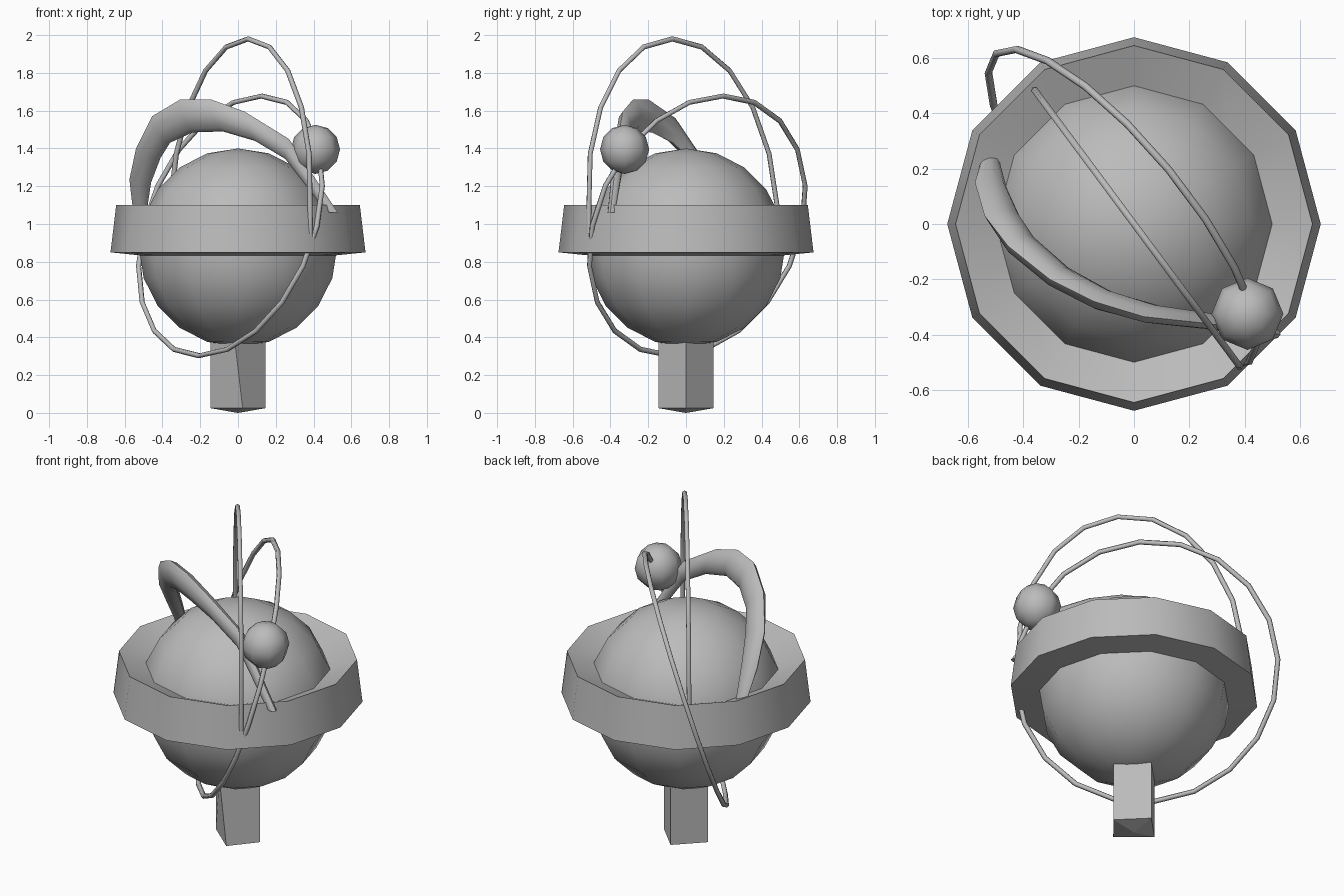
import bpy, bmesh
from math import pi, sin, cos, radians
from mathutils import Vector

if "Cube" in bpy.data.objects:
    bpy.data.objects.remove(bpy.data.objects["Cube"])

GREY = (0.5, 0.5, 0.5, 1)
grey = bpy.data.materials.new("plain grey")
grey.use_nodes = True
grey.diffuse_color = GREY
grey.node_tree.nodes["Principled BSDF"].inputs["Base Color"].default_value = GREY


def finish(name, bm, smooth=40):
    """Turn a bmesh into a grey object, smooth below the given angle."""
    bmesh.ops.recalc_face_normals(bm, faces=bm.faces)
    mesh = bpy.data.meshes.new(name)
    bm.to_mesh(mesh)
    bm.free()
    mesh.materials.append(grey)
    obj = bpy.data.objects.new(name, mesh)
    bpy.context.collection.objects.link(obj)
    if smooth:
        bpy.ops.object.select_all(action='DESELECT')
        obj.select_set(True)
        bpy.context.view_layer.objects.active = obj
        bpy.ops.object.shade_smooth_by_angle(angle=radians(smooth))
    return obj


def loft(name, sections, closed=False, smooth=40):
    """Skin a row of cross-sections; cap the ends unless closed."""
    bm = bmesh.new()
    rows = [[bm.verts.new(p) for p in s] for s in sections]
    n = len(rows[0])
    pairs = list(zip(rows, rows[1:])) + ([(rows[-1], rows[0])] if closed else [])
    for a, b in pairs:
        for i in range(n):
            j = (i + 1) % n
            bm.faces.new((a[i], a[j], b[j], b[i]))
    if not closed:
        bm.faces.new(rows[0])
        bm.faces.new(rows[-1])
    return finish(name, bm, smooth)


def oval(centre, a, b, sides):
    """Points of an oval with half axes a and b."""
    return [centre + a * cos(2 * pi * k / sides) + b * sin(2 * pi * k / sides)
            for k in range(sides)]


def wire(name, path, normal, closed, radius=0.014):
    """Thin tube along a flat path."""
    sections = []
    for i, p in enumerate(path):
        if closed:
            t = path[(i + 1) % len(path)] - path[i - 1]
        else:
            t = path[min(i + 1, len(path) - 1)] - path[max(i - 1, 0)]
        side = t.cross(normal).normalized()
        sections.append(oval(p, side * radius, normal * radius, 6))
    return loft(name, sections, closed, 70)


def ball(name, centre, radius, segments, rings):
    bm = bmesh.new()
    bmesh.ops.create_uvsphere(bm, u_segments=segments, v_segments=rings, radius=radius)
    bmesh.ops.translate(bm, verts=bm.verts, vec=centre)
    return finish(name, bm, 60)


# Body and the small ball riding on the orbit
ball("body_sphere", (0, 0, 0.875), 0.525, 12, 10)
ball("small_ball", (0.41, -0.325, 1.395), 0.13, 8, 6)

# Broad belt with a dished top
profile = [(0.645, 1.10), (0.675, 0.85), (0.48, 0.83), (0.42, 1.0)]
loft("belt", [[Vector((r * cos(k * pi / 6), r * sin(k * pi / 6), z)) for r, z in profile]
              for k in range(12)], closed=True)

# Square post, set cornerwise, with a shallow point below
post = [[Vector((0.145 * x, 0.145 * y, z)) for x, y in ((1, 0), (0, 1), (-1, 0), (shift, -1))]
        for z, shift in ((0.025, 0.17), (0.42, -0.15))]
post.insert(0, [Vector((0.002 * x, 0.002 * y, 0)) for x, y in ((1, 0), (0, 1), (-1, 0), (0, -1))])
loft("post", post, smooth=0)

# Tilted full orbit
normal = Vector((-0.738, -0.607, 0.298)).normalized()
across = normal.cross(Vector((0, 0, 1))).normalized()
up = across.cross(normal)
wire("orbit_ring", oval(Vector((-0.04, 0.06, 0.99)), across * 0.72, up * 0.72, 20),
     normal, True)

# Tall upright hoop rising from the belt
along = Vector((0.596, -0.803, 0))
hoop = []
for k in range(11):
    a = pi * k / 10
    rise = 0.88 * sin(a)
    hoop.append(along * (0.62 * cos(a) + 0.02 + 0.08 * rise) + Vector((0, 0, 1.1 + rise)))
hoop = [hoop[0] - Vector((0, 0, 0.15))] + hoop + [hoop[-1] - Vector((0, 0, 0.15))]
wire("tall_hoop", hoop, Vector((0.803, 0.596, 0)), False)

# Curved horn, given by its outer and inner edges and half thickness
edges = [
    ((-0.55, 0.24, 1.02), (-0.49, 0.24, 1.02), 0.02),
    ((-0.575, 0.15, 1.235), (-0.46, 0.13, 1.22), 0.03),
    ((-0.54, 0.03, 1.40), (-0.41, 0.02, 1.35), 0.035),
    ((-0.455, -0.08, 1.57), (-0.36, -0.07, 1.43), 0.04),
    ((-0.305, -0.20, 1.66), (-0.24, -0.18, 1.485), 0.04),
    ((-0.145, -0.28, 1.66), (-0.08, -0.27, 1.49), 0.04),
    ((0.035, -0.335, 1.595), (0.09, -0.315, 1.44), 0.035),
    ((0.27, -0.36, 1.45), (0.25, -0.34, 1.345), 0.03),
    ((0.53, -0.40, 1.06), (0.47, -0.39, 1.06), 0.02),
]
outer = [Vector(e[0]) for e in edges]
inner = [Vector(e[1]) for e in edges]
horn = []
for i, (o, n) in enumerate(zip(outer, inner)):
    tangent = outer[min(i + 1, 8)] - outer[max(i - 1, 0)]
    thick = tangent.cross(o - n).normalized() * edges[i][2]
    horn.append(oval((o + n) / 2, (o - n) / 2, thick, 8))
loft("curved_horn", horn, smooth=50)
